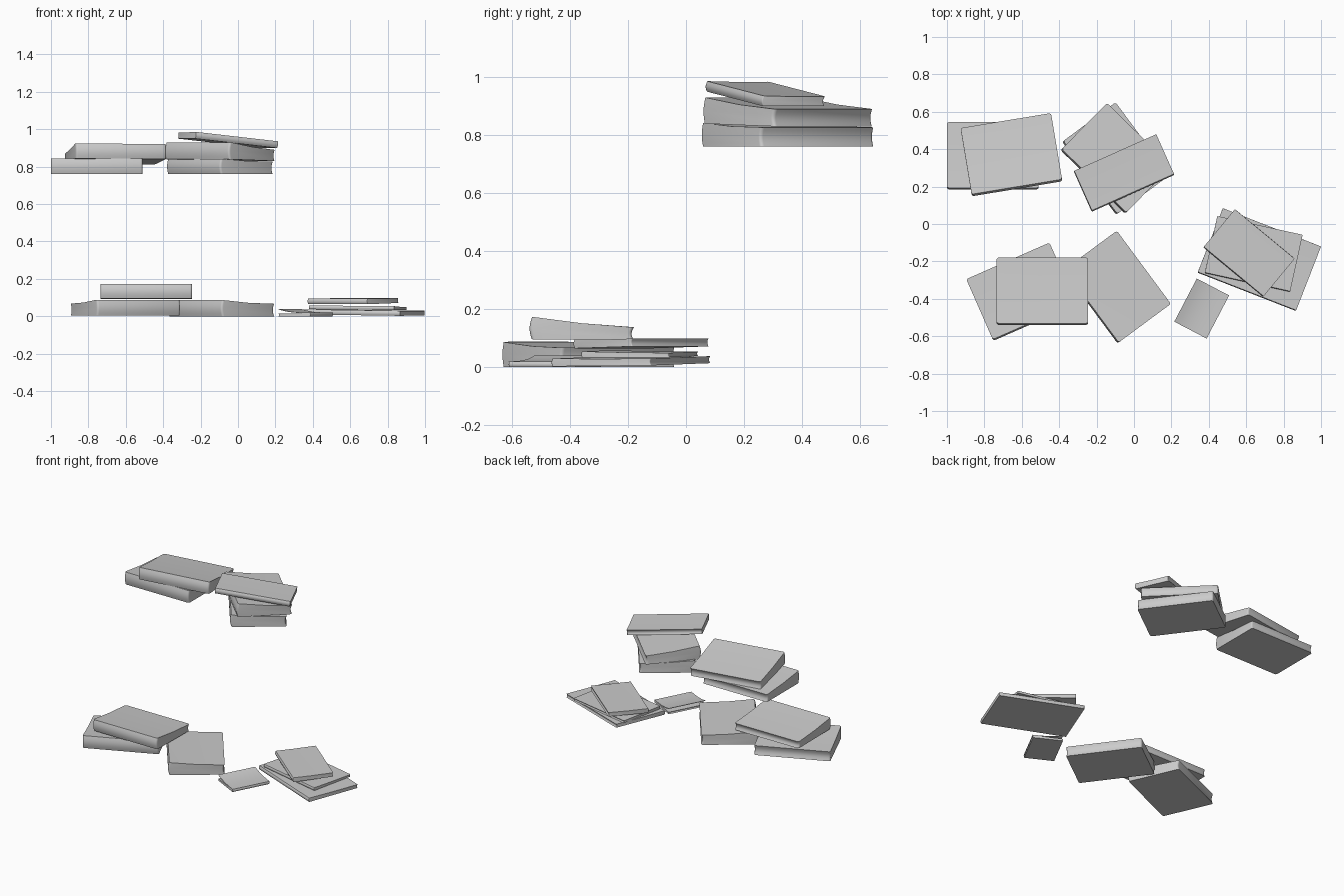
import bpy
import bmesh
from math import radians, sin, cos, pi

if "Cube" in bpy.data.objects:
    bpy.data.objects.remove(bpy.data.objects["Cube"])

# One plain grey for every book
grey = bpy.data.materials.new("plain_grey")
grey.use_nodes = True
colour = (0.6, 0.6, 0.6, 1)
grey.diffuse_color = colour
grey.node_tree.nodes["Principled BSDF"].inputs["Base Color"].default_value = colour


def loft(name, sections, place, turn):
    """Join matching closed cross-sections into one capped solid."""
    bm = bmesh.new()
    rings = [[bm.verts.new(p) for p in s] for s in sections]
    n = len(rings[0])
    for a, b in zip(rings, rings[1:]):
        for i in range(n):
            j = (i + 1) % n
            bm.faces.new((a[i], a[j], b[j], b[i]))
    bm.faces.new(rings[0])
    bm.faces.new(rings[-1])
    bmesh.ops.recalc_face_normals(bm, faces=bm.faces)
    mesh = bpy.data.meshes.new(name)
    bm.to_mesh(mesh)
    bm.free()
    mesh.materials.append(grey)
    obj = bpy.data.objects.new(name, mesh)
    bpy.context.collection.objects.link(obj)
    obj.location = place
    obj.rotation_euler = [radians(a) for a in turn]
    bpy.ops.object.select_all(action='DESELECT')
    obj.select_set(True)
    bpy.context.view_layer.objects.active = obj
    bpy.ops.object.shade_smooth_by_angle(angle=radians(40))
    return obj


def book(name, place, turn, length, depth, spine, fore, round_off=0.012):
    """Book with a bulging spine at -y and a hollow fore edge at +y."""
    h = depth / 2
    bulge = min(0.008, spine / 6)
    steps = [i / 6 for i in range(7)]
    profile = [(-h + bulge * (1 - sin(pi * t)), spine * t) for t in steps]
    profile.append((0, (spine + fore) / 2 - spine * 0.05))
    profile += [(h - bulge * sin(pi * t), fore * (1 - t)) for t in steps]
    # Narrowing the end sections rounds the cover corners
    ends = []
    for k in range(4):
        a = k * pi / 6
        ends.append((length / 2 - round_off * (1 - sin(a)),
                     1 - round_off * (1 - cos(a)) / h))
    stations = [(-x, s) for x, s in reversed(ends)] + ends
    sections = [[(x, y * s, z) for y, z in profile] for x, s in stations]
    return loft(name, sections, place, turn)


# Upper left pair
book("upper_left_lower_book", (-0.755, 0.365, 0.76), (0, 0, 0),
     0.49, 0.36, 0.085, 0.052)
book("upper_left_top_book", (-0.655, 0.367, 0.829), (-4.5, 0.5, 9.4),
     0.49, 0.37, 0.08, 0.052)

# Upper right stack
book("upper_right_lower_book", (-0.097, 0.35, 0.76), (0, 0, -53.5),
     0.485, 0.355, 0.082, 0.067)
book("upper_right_middle_book", (-0.097, 0.35, 0.835), (-1.6, 0, -44.6),
     0.484, 0.354, 0.09, 0.06)
book("upper_right_top_book", (-0.055, 0.272, 0.925), (0, 6, 24),
     0.483, 0.238, 0.036, 0.034, 0.004)

# Lower left group
book("lower_left_book", (-0.602, -0.362, 0.003), (0, 0, 23.7),
     0.486, 0.36, 0.085, 0.065)
book("lower_middle_book", (-0.09, -0.337, 0), (0, 0, -53.5),
     0.486, 0.355, 0.086, 0.067)
book("lower_top_book", (-0.49, -0.36, 0.094), (-0.7, 0, 0),
     0.49, 0.36, 0.076, 0.046)

# Lower right pile of thin volumes
book("thin_lower_book", (0.67, -0.19, 0.008), (0.5, 0.8, -21.3),
     0.564, 0.37, 0.027, 0.024, 0.004)
book("thin_middle_book", (0.64, -0.16, 0.036), (0, 0.5, -12.4),
     0.467, 0.312, 0.02, 0.015, 0.004)
book("thin_top_book", (0.615, -0.155, 0.068), (1.5, 0, -39.6),
     0.415, 0.265, 0.03, 0.027, 0.004)

# Small booklet with a lifted cover
spot, angle = (0.362, -0.452, 0), (0, 0, 62.4)
book("booklet", spot, angle, 0.26, 0.195, 0.018, 0.014, 0.003)
low, high = [], []
for i in range(9):
    t = i / 8
    y, z = -0.0975 + 0.195 * t, 0.017 + 0.02 * t ** 3
    low.append((y, z))
    high.append((y, z + 0.003))
cover = low + high[::-1]
loft("booklet_cover", [[(x, y, z) for y, z in cover] for x in (-0.13, 0.13)],
     spot, angle)
